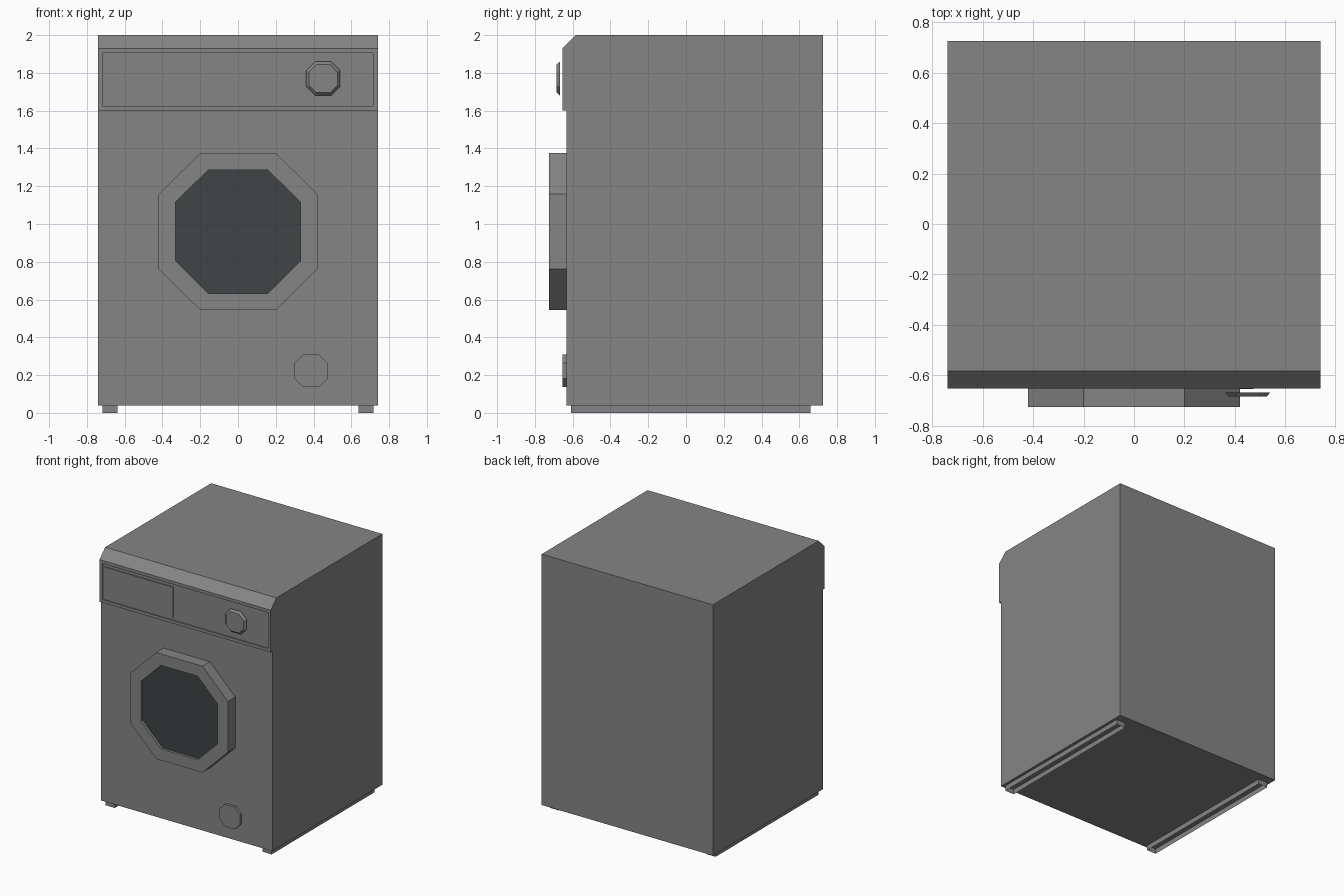
import bpy, bmesh

if "Cube" in bpy.data.objects:
    bpy.data.objects.remove(bpy.data.objects["Cube"])


def material(name, r, g, b):
    mat = bpy.data.materials.new(name)
    mat.diffuse_color = (r, g, b, 1)
    mat.use_nodes = True
    mat.node_tree.nodes["Principled BSDF"].inputs["Base Color"].default_value = mat.diffuse_color
    return mat


enamel = material("dark_grey_enamel", 0.235, 0.235, 0.235)
glass = material("dark_glass", 0.05, 0.058, 0.06)


def finish(bm, name, mat=enamel):
    bmesh.ops.recalc_face_normals(bm, faces=bm.faces)
    mesh = bpy.data.meshes.new(name)
    bm.to_mesh(mesh)
    bm.free()
    obj = bpy.data.objects.new(name, mesh)
    bpy.context.collection.objects.link(obj)
    mesh.materials.append(mat)
    return obj


def octagon(bm, cx, cz, r, y):
    """Ring of eight verts facing the front, half-width r, slightly squat."""
    s = r * 0.477
    pts = [(s, r), (r, s), (r, -s), (s, -r), (-s, -r), (-r, -s), (-r, s), (-s, r)]
    return [bm.verts.new((cx + x, y, cz + z * 0.99)) for x, z in pts]


def bridge(bm, a, b):
    for i in range(len(a)):
        j = (i + 1) % len(a)
        bm.faces.new((a[i], a[j], b[j], b[i]))


def octagon_button(name, cx, cz, y_back, y_front, r_back, r_front):
    """Open-backed octagonal cap."""
    bm = bmesh.new()
    back = octagon(bm, cx, cz, r_back, y_back)
    front = octagon(bm, cx, cz, r_front, y_front)
    bridge(bm, back, front)
    bm.faces.new(front)
    return finish(bm, name)


def box(name, lo, hi, drop=None):
    """Box from corner to corner; drop=+1/-1 leaves the top/bottom open."""
    bm = bmesh.new()
    bmesh.ops.create_cube(bm, size=1)
    for v in bm.verts:
        v.co = [lo[i] if v.co[i] < 0 else hi[i] for i in range(3)]
    bm.normal_update()
    if drop:
        bmesh.ops.delete(bm, geom=[f for f in bm.faces if f.normal.z * drop > 0.9],
                         context='FACES')
    return finish(bm, name)


# Cabinet: side profile extruded across x
profile = [(0.725, 0.04), (0.725, 2.0), (-0.583, 2.0), (-0.653, 1.93),
           (-0.653, 1.6), (-0.633, 1.6), (-0.633, 0.04)]
bm = bmesh.new()
left = [bm.verts.new((-0.74, y, z)) for y, z in profile]
right = [bm.verts.new((0.74, y, z)) for y, z in profile]
bm.faces.new(left)
bm.faces.new(right)
bridge(bm, left, right)
bmesh.ops.recalc_face_normals(bm, faces=bm.faces)

# Control panel: flat border, then a straight-walled recess
panel = min(bm.faces, key=lambda f: f.calc_center_median().y)
bmesh.ops.inset_region(bm, faces=[panel], thickness=0.034, depth=0)
bmesh.ops.inset_region(bm, faces=[panel], thickness=0.0005, depth=0)
for v in panel.verts:
    v.co.y += 0.008
finish(bm, "cabinet")

# Detergent drawer front
box("detergent_drawer", (-0.702, -0.652, 1.642), (-0.105, -0.64, 1.882))

# Door frame: outer wall, front rim, inner wall
bm = bmesh.new()
rings = [octagon(bm, 0, 0.96, r, y) for r, y in
         ((0.42, -0.633), (0.42, -0.725), (0.33, -0.725), (0.33, -0.705))]
for a, b in zip(rings, rings[1:]):
    bridge(bm, a, b)
finish(bm, "door_frame")

# Door glass
bm = bmesh.new()
bm.faces.new(octagon(bm, 0, 0.96, 0.33, -0.705))
pane = finish(bm, "door_glass", glass)
if pane.data.polygons[0].normal.y > 0:
    pane.data.flip_normals()

# Program knob and drain filter cap
octagon_button("program_knob", 0.451, 1.77, -0.668, -0.685, 0.09, 0.075)
octagon_button("filter_cap", 0.387, 0.222, -0.633, -0.655, 0.087, 0.087)

# Skids: hollow, open underneath
for side, name in ((-1, "left_skid"), (1, "right_skid")):
    xs = sorted((side * 0.638, side * 0.718))
    box(name, (xs[0], -0.61, 0), (xs[1], 0.66, 0.04), drop=-1)
